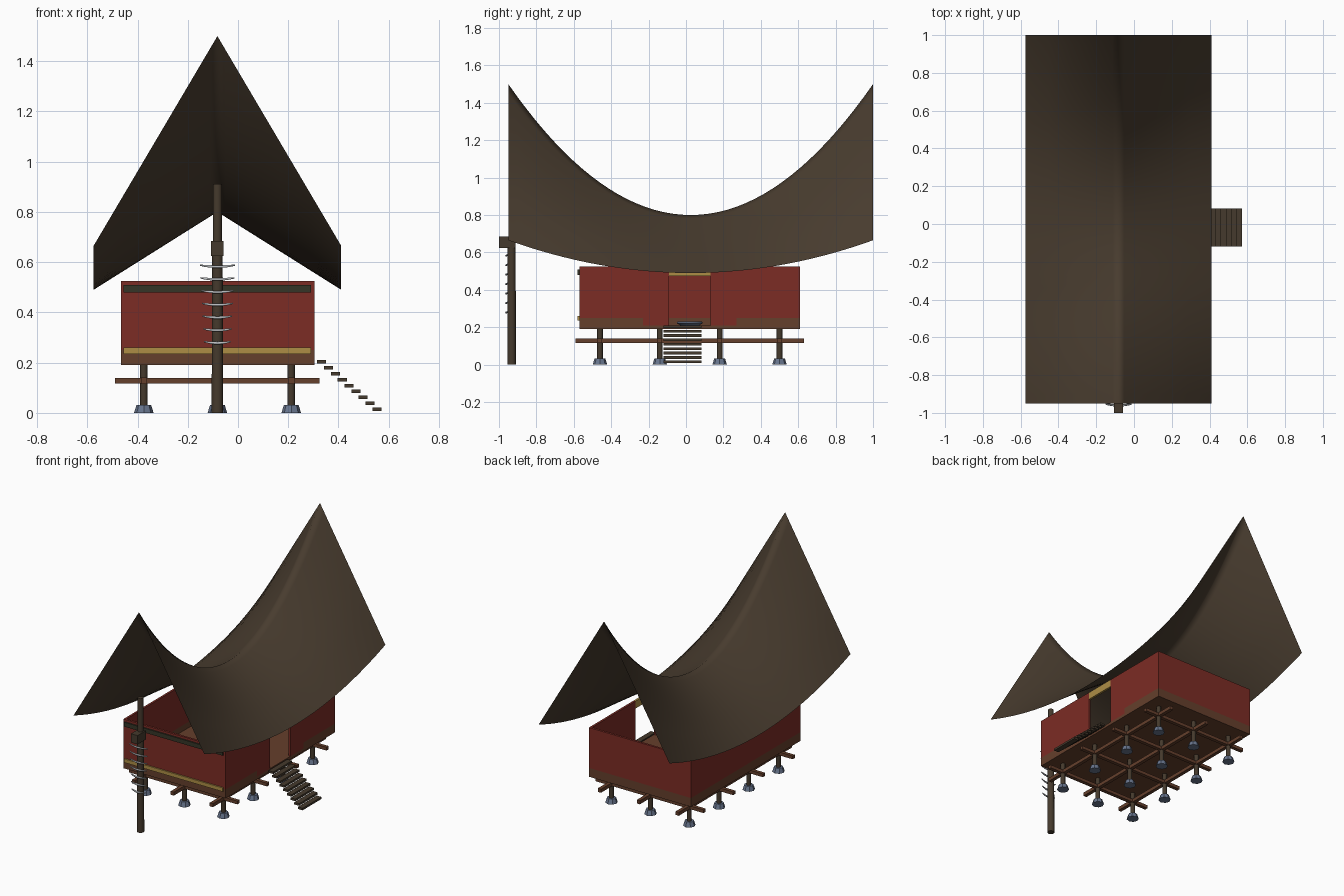
import bpy, bmesh, math
from mathutils import Vector

cube = bpy.data.objects.get("Cube")
if cube:
    bpy.data.objects.remove(cube, do_unlink=True)


def material(name, rgb):
    m = bpy.data.materials.new(name)
    m.use_nodes = True
    m.diffuse_color = (*rgb, 1)
    node = next(n for n in m.node_tree.nodes if n.type == 'BSDF_PRINCIPLED')
    node.inputs["Base Color"].default_value = (*rgb, 1)
    node.inputs["Roughness"].default_value = 0.9
    return m


THATCH = material("dark thatch", (0.065, 0.045, 0.028))
DARK = material("dark wood", (0.06, 0.042, 0.026))
RED = material("red wall", (0.2, 0.025, 0.018))
BROWN = material("brown wood", (0.13, 0.05, 0.025))
YELLOW = material("ochre trim", (0.42, 0.27, 0.06))
OLIVE = material("dark olive trim", (0.035, 0.035, 0.02))
STONE = material("blue grey stone", (0.14, 0.18, 0.27))
HORN = material("pale horn", (0.5, 0.52, 0.54))


def finish(name, bm, mat):
    bmesh.ops.recalc_face_normals(bm, faces=bm.faces)
    me = bpy.data.meshes.new(name)
    bm.to_mesh(me)
    bm.free()
    me.materials.append(mat)
    ob = bpy.data.objects.new(name, me)
    bpy.context.collection.objects.link(ob)
    return ob


def box(name, x, y, z, mat):
    """Box from (low, high) ranges along each axis."""
    bm = bmesh.new()
    bmesh.ops.create_cube(bm, size=1)
    for v in bm.verts:
        v.co = [sum(r) / 2 + c * (r[1] - r[0]) for r, c in zip((x, y, z), v.co)]
    return finish(name, bm, mat)


def cone(name, x, y, z, r_low, r_high, mat, sides=12):
    bm = bmesh.new()
    bmesh.ops.create_cone(bm, cap_ends=True, segments=sides, radius1=r_low,
                          radius2=r_high, depth=z[1] - z[0])
    bmesh.ops.translate(bm, vec=(x, y, sum(z) / 2), verts=bm.verts)
    for f in bm.faces:
        f.smooth = sides > 8 and len(f.verts) == 4
    ob = finish(name, bm, mat)
    bpy.context.view_layer.objects.active = ob
    ob.select_set(True)
    bpy.ops.object.shade_smooth_by_angle(angle=math.radians(35))
    ob.select_set(False)
    return ob


CX = -0.082                 # centre line of the house
X0, X1 = -0.465, 0.305      # wall extents
Y0, Y1 = -0.57, 0.61
T = 0.015                   # wall thickness
FLOOR, BAND, TOP = 0.21, 0.25, 0.525

# Saddle roof: straight slopes swept along a sagging ridge
bm = bmesh.new()
HALF, STEPS = 0.493, 40
across = [-1, -0.75, -0.5, -0.25, -0.06, 0, 0.06, 0.25, 0.5, 0.75, 1]
rows = []
for i in range(STEPS + 1):
    t = 2 * i / STEPS - 1
    ridge, eave = 0.8 + 0.7 * t * t, 0.49 + 0.175 * t * t
    rows.append([bm.verts.new((CX + HALF * a, 0.025 + 0.975 * t,
                               ridge + (eave - ridge) * abs(a))) for a in across])
for r, s in zip(rows, rows[1:]):
    for j in range(len(across) - 1):
        bm.faces.new((r[j], r[j + 1], s[j + 1], s[j])).smooth = True
finish("roof", bm, THATCH)

# Floor and plain walls with a brown foot band
box("floor", (X0, X1), (Y0, Y1), (0.19, FLOOR), BROWN)
for name, x, y in (("front", (X0, X1), (Y0, Y0 + T)),
                   ("back", (X0, X1), (Y1 - T, Y1)),
                   ("right", (X0, X0 + T), (Y0 + T, Y1 - T))):
    box(name + "_wall_band", x, y, (FLOOR, BAND), BROWN)
    box(name + "_wall", x, y, (BAND, TOP), RED)

# Door side wall: red down to the floor beside the opening
DOOR0, DOOR1 = -0.09, 0.13
left = (X1 - T, X1)
for a, b, c in ((Y0 + T, -0.23, DOOR0), (Y1 - T, 0.27, DOOR1)):
    box("left_wall_band", left, sorted((a, b)), (FLOOR, BAND), BROWN)
    box("left_wall", left, sorted((a, c)), (BAND, TOP), RED)
    box("door_side_panel", left, sorted((b, c)), (FLOOR, BAND), RED)
box("door_lintel", left, (DOOR0, DOOR1), (0.475, TOP), YELLOW)

# Front trim strips
box("front_lower_trim", (-0.455, 0.29), (Y0 - 0.009, Y0), (0.235, 0.26), YELLOW)
box("front_upper_trim", (-0.455, 0.29), (Y0 - 0.009, Y0), (0.48, 0.51), OLIVE)

# Hearth on the floor
cone("hearth", CX, 0.02, (FLOOR, 0.222), 0.05, 0.07, STONE)
cone("hearth_top", CX, 0.02, (0.222, 0.232), 0.07, 0.065, STONE)

# Posts on stone feet, tied by crossing beams
POST_X = (-0.375, CX, 0.212)
POST_Y = (-0.46, -0.14, 0.18, 0.5)
for x in POST_X:
    box("long_beam", (x - 0.012, x + 0.012), (-0.59, 0.63), (0.116, 0.14), BROWN)
    for y in POST_Y:
        cone("post", x, y, (0.03, 0.19), 0.015, 0.015, DARK)
        cone("stone_foot", x, y, (0, 0.032), 0.039, 0.029, STONE, 8)
for y in POST_Y:
    box("cross_beam", (-0.49, 0.325), (y - 0.012, y + 0.012), (0.117, 0.139), BROWN)

# Stair treads
for i in range(9):
    x, z = 0.332 + 0.0277 * i, 0.203 - 0.0235 * i
    box("stair_tread", (x - 0.018, x + 0.018), (-0.12, 0.082),
        (z - 0.007, z + 0.007), DARK)

# Front ridge pole with a carved head block
POLE_Y = -0.932
cone("ridge_pole", CX, POLE_Y, (0, 0.63), 0.023, 0.021, DARK)
cone("ridge_pole_top", CX, POLE_Y, (0.63, 0.912), 0.018, 0.018, DARK)
box("pole_head", (CX - 0.025, CX + 0.025), (-1.0, POLE_Y + 0.02), (0.625, 0.685), DARK)

# Horns stacked up the pole, each a shallow crescent tapering to its tips
for i in range(7):
    half, z = 0.05 + 0.0027 * i, 0.281 + 0.0507 * i
    cu = bpy.data.curves.new("horn", 'CURVE')
    cu.dimensions = '3D'
    cu.bevel_depth = 0.006
    cu.bevel_resolution = 1
    cu.use_fill_caps = True
    sp = cu.splines.new('POLY')
    sp.points.add(8)
    for k, p in enumerate(sp.points):
        u = k / 4 - 1
        p.co = (CX + half * u * 1.05, -0.961 + 0.008 * u * u, z - 0.003 + 0.006 * u * u, 1)
        p.radius = 1 - 0.5 * u * u
    cu.materials.append(HORN)
    bpy.context.collection.objects.link(bpy.data.objects.new("horn", cu))
